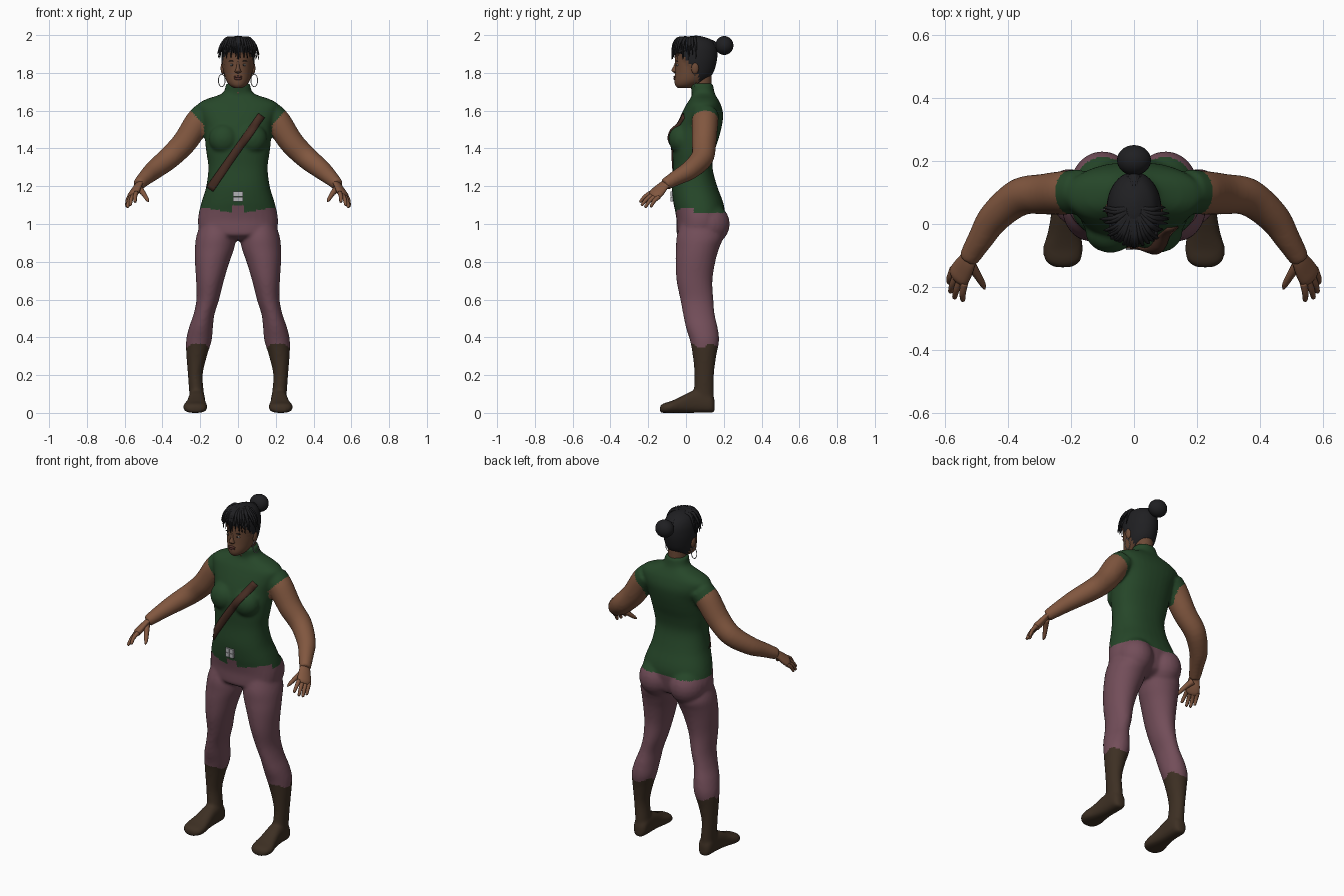
import bpy, bmesh, math, random
from mathutils import Vector, Matrix
from mathutils.bvhtree import BVHTree

if "Cube" in bpy.data.objects:
    bpy.data.objects.remove(bpy.data.objects["Cube"], do_unlink=True)
random.seed(4)


def material(name, *rgb):
    m = bpy.data.materials.new(name)
    m.use_nodes = True
    m.diffuse_color = (*rgb, 1)
    m.node_tree.nodes["Principled BSDF"].inputs["Base Color"].default_value = (*rgb, 1)
    return m


GREEN = material("dark green cloth", .019, .062, .022)
PLUM = material("plum cloth", .17, .075, .10)
SKIN = material("arm skin", .22, .095, .05)
FACE = material("face skin", .15, .068, .037)
BOOT = material("boot leather", .047, .029, .017)
HAIR = material("black hair", .014, .014, .016)
STRAP = material("strap leather", .06, .025, .016)
METAL = material("grey metal", .45, .45, .47)
LIPS = material("lips", .10, .035, .028)
WHITE = material("eye white", .35, .32, .29)


def finish(name, bm, *mats, mirror=False):
    bmesh.ops.recalc_face_normals(bm, faces=bm.faces)
    me = bpy.data.meshes.new(name)
    for f in bm.faces:
        f.smooth = True
    bm.to_mesh(me)
    ob = bpy.data.objects.new(name, me)
    bpy.context.collection.objects.link(ob)
    for m in mats:
        me.materials.append(m)
    if mirror:
        ob.modifiers.new("mirror", "MIRROR").use_mirror_merge = False
    return ob


def loft(bm, rings, n=32, steps=4, p=2.0):
    """Skin smoothly interpolated rings of (centre, half axis u, half axis v)."""
    rings = [[Vector(v) for v in r] for r in rings]
    ext = [rings[0]] + rings + [rings[-1]]
    rows = []
    for i in range(1, len(rings)):
        for s in range(steps + (i == len(rings) - 1)):
            t = s / steps
            row = []
            for a, b, c, d in zip(*ext[i - 1:i + 3]):
                row.append(b + (c - a) * (t / 2) + (a * 2 - b * 5 + c * 4 - d) * (t * t / 2)
                           + (b * 3 - a - c * 3 + d) * (t ** 3 / 2))
            rows.append(row)
    loops = []
    for c, u, v in rows:
        loop = []
        for k in range(n):
            co, si = math.cos(math.tau * k / n), math.sin(math.tau * k / n)
            x = math.copysign(abs(co) ** (2 / p), co)
            y = math.copysign(abs(si) ** (2 / p), si)
            loop.append(bm.verts.new(c + u * x + v * y))
        loops.append(loop)
    for a, b in zip(loops, loops[1:]):
        for k in range(n):
            bm.faces.new((a[k], a[k - 1], b[k - 1], b[k]))
    bm.faces.new(loops[0])
    bm.faces.new(loops[-1][::-1])


def box_ring(z, x0, x1, y0, y1):
    return ((x0 + x1) / 2, (y0 + y1) / 2, z), ((x1 - x0) / 2, 0, 0), (0, (y1 - y0) / 2, 0)


def tube(bm, pts, radii, side=(0, 1, 0), flat=1.0, **kw):
    pts = [Vector(q) for q in pts]
    rings = []
    for i, (q, r) in enumerate(zip(pts, radii)):
        t = (pts[min(i + 1, len(pts) - 1)] - pts[max(i - 1, 0)]).normalized()
        v = Vector(side)
        v = (v - t * v.dot(t)).normalized()
        rings.append((q, t.cross(v) * (r * flat), v * r))
    loft(bm, rings, **kw)


def ball(bm, loc, size, seg=24):
    m = Matrix.Translation(loc) @ Matrix.Diagonal((*size, 1))
    bmesh.ops.create_uvsphere(bm, u_segments=seg, v_segments=seg // 2, radius=1, matrix=m)


def block(bm, loc, size):
    bmesh.ops.create_cube(bm, size=1, matrix=Matrix.Translation(loc) @ Matrix.Diagonal((*size, 1)))


# Figure: one leg, foot and arm, mirrored, then the trunk
bm = bmesh.new()
loft(bm, [box_ring(*r) for r in (
    (1.0, .02, .20, -.03, .17), (.93, .012, .222, -.05, .195), (.87, .02, .228, -.053, .175),
    (.8, .045, .228, -.055, .155), (.7, .075, .222, -.05, .14), (.6, .10, .22, -.03, .145),
    (.52, .125, .236, -.015, .152), (.45, .133, .26, 0, .168), (.38, .14, .275, .022, .175),
    (.3, .165, .273, .036, .16), (.2, .187, .265, .045, .148), (.1, .18, .258, .04, .148),
    (.03, .178, .258, .03, .148))])
loft(bm, [((x, y, top / 2), (w, 0, 0), (0, 0, top / 2)) for y, x, w, top in (
    (.152, .217, .022, .07), (.13, .217, .04, .1), (.08, .217, .043, .12), (.03, .219, .045, .115),
    (-.03, .222, .053, .085), (-.08, .226, .064, .062), (-.12, .226, .054, .05), (-.138, .226, .025, .035))], p=2.6)
tube(bm, [(.17, .105, 1.585), (.215, .1, 1.535), (.285, .095, 1.43), (.365, .085, 1.35),
          (.445, .02, 1.285), (.49, -.05, 1.245), (.528, -.113, 1.208)],
     (.068, .07, .065, .06, .051, .041, .032))
ball(bm, (.075, -.025, 1.45), (.08, .067, .08))
ball(bm, (.1, .115, 1.0), (.105, .117, .115))
twin = bmesh.ops.duplicate(bm, geom=bm.verts[:] + bm.edges[:] + bm.faces[:])["geom"]
for v in twin:
    if isinstance(v, bmesh.types.BMVert):
        v.co.x *= -1
loft(bm, [box_ring(z, -w, w, a, b) for z, w, a, b in (
    (.915, .05, 0, .12), (.94, .17, -.045, .175), (.97, .205, -.05, .19), (1.02, .212, -.05, .2),
    (1.07, .205, -.058, .205), (1.12, .192, -.068, .195), (1.2, .168, -.075, .165), (1.3, .157, -.068, .14),
    (1.38, .168, -.07, .15), (1.45, .175, -.07, .172), (1.52, .182, -.05, .19), (1.58, .205, -.025, .197),
    (1.63, .215, 0, .185), (1.66, .17, .02, .17), (1.68, .11, .03, .158), (1.7, .075, .03, .15),
    (1.745, .063, .022, .142))], p=2.3)
figure = finish("figure", bm)
remesh = figure.modifiers.new("blend", "REMESH")
remesh.mode, remesh.voxel_size = "VOXEL", .009
soften = figure.modifiers.new("soften", "SMOOTH")
soften.factor, soften.iterations = .5, 6
skin = bpy.data.meshes.new_from_object(figure.evaluated_get(bpy.context.evaluated_depsgraph_get()))
bpy.data.objects.remove(figure)


# Split the blended figure into garments and bare arms
def region(c):
    x, y, z = abs(c.x), c.y, c.z
    if z < .355 + .012 * math.sin(y * 60):
        return "boots"
    if x > .18 + max(0, 1.48 - z) * .35 and (x - .175) * .73 > (z - 1.52) * .69:
        return "arms"
    hem = 1.06 if y > .04 else (1.10 if x < .03 else 1.055 + x * .17)
    return "shirt" if z > hem else "trousers"


for name, mat in (("boots", BOOT), ("arms", SKIN), ("shirt", GREEN), ("trousers", PLUM)):
    part = bmesh.new()
    part.from_mesh(skin)
    others = [f for f in part.faces if region(f.calc_center_median()) != name]
    bmesh.ops.delete(part, geom=others, context="FACES")
    finish(name, part, mat)
whole = bmesh.new()
whole.from_mesh(skin)
surface = BVHTree.FromBMesh(whole)


def front_y(x, z):
    hit = surface.ray_cast(Vector((x, -1, z)), Vector((0, 1, 0)))[0]
    return hit.y if hit else .03


# Chest strap and buckle follow the shirt front
bm = bmesh.new()
low, high = Vector((-.152, 0, 1.185)), Vector((.125, 0, 1.575))
across = Vector((.017, 0, -.012))
rows = []
for i in range(31):
    mid = low.lerp(high, i / 30)
    rows.append([bm.verts.new((q.x, front_y(q.x, q.z) - .008, q.z))
                 for q in (mid + across * k for k in (-1, 0, 1))])
for a, b in zip(rows, rows[1:]):
    for k in (0, 1):
        bm.faces.new((a[k], a[k + 1], b[k + 1], b[k]))
finish("chest_strap", bm, STRAP).modifiers.new("thickness", "SOLIDIFY").thickness = .009
bm = bmesh.new()
for sx in (-1, 1):
    for sz in (-1, 1):
        block(bm, (sx * .0135, front_y(0, 1.145) - .005, 1.145 + sz * .0135), (.025, .014, .025))
buckle = finish("buckle", bm, METAL)
for f in buckle.data.polygons:
    f.use_smooth = False

# Hands
bm = bmesh.new()
w = Vector((.6, .73, -.33))
knuckle = Vector((.557, -.165, 1.155))
tube(bm, [(.518, -.095, 1.218), (.53, -.118, 1.203), (.545, -.145, 1.175), knuckle, knuckle + Vector((.004, -.01, -.01))],
     (.03, .032, .039, .04, .03), side=w, flat=.5, n=16)
for off, tip in ((-.03, (.545, -.245, 1.115)), (-.01, (.572, -.237, 1.098)),
                 (.01, (.585, -.218, 1.088)), (.03, (.59, -.188, 1.09))):
    base, tip = knuckle + w * off, Vector(tip)
    tube(bm, [base, base.lerp(tip, .5) + Vector((.003, -.003, .004)), base.lerp(tip, .92), tip],
         (.0125, .0105, .008, .003), side=w, n=10)
tube(bm, [(.525, -.125, 1.19), (.503, -.155, 1.165), (.482, -.19, 1.132), (.475, -.207, 1.118)],
     (.02, .014, .01, .003), side=w, n=10)
finish("hands", bm, SKIN, mirror=True)

# Head, with the scalp faces raised as hair
bm = bmesh.new()
loft(bm, [box_ring(z, -h, h, a, b) for z, h, a, b in (
    (1.72, .022, -.045, .03), (1.735, .045, -.057, .06), (1.76, .062, -.061, .10), (1.8, .073, -.058, .135),
    (1.85, .078, -.057, .152), (1.89, .079, -.058, .158), (1.93, .075, -.053, .155), (1.962, .06, -.03, .135),
    (1.98, .035, 0, .1), (1.988, .01, .03, .07))], n=40, steps=5)
bm.normal_update()
scalp = set()
for f in bm.faces:
    c = f.calc_center_median()
    if c.z > 1.75 and (c.y > .065 or c.z > 1.91 - max(0, c.y + .03) * 1.2):
        f.material_index = 1
        scalp.update(f.verts)
centre = Vector((0, .05, 1.87))
for v in scalp:
    v.co += (v.co - centre).normalized() * .008
finish("head", bm, FACE, HAIR)
bm = bmesh.new()
loft(bm, [box_ring(z, -.05, .05, .03, .135) for z in (1.69, 1.73, 1.79)])
finish("neck", bm, FACE)
bm = bmesh.new()
loft(bm, [box_ring(z, -h, h, a, -.04) for z, h, a in (
    (1.798, .008, -.06), (1.806, .018, -.072), (1.815, .014, -.077), (1.835, .008, -.066), (1.86, .008, -.057))], n=16)
finish("nose", bm, FACE)
bm = bmesh.new()
ball(bm, (0, -.06, 1.779), (.024, .007, .006))
ball(bm, (0, -.06, 1.769), (.02, .007, .007))
finish("lips", bm, LIPS)

# Paired features
for name, mat, loc, size in (("eyes", WHITE, (.031, -.045, 1.842), (.013, .007, .006)),
                             ("irises", HAIR, (.031, -.0495, 1.842), (.005, .004, .005)),
                             ("brows", HAIR, (.033, -.047, 1.862), (.018, .006, .003)),
                             ("ears", FACE, (.08, .048, 1.825), (.012, .02, .032))):
    bm = bmesh.new()
    ball(bm, loc, size, 16)
    finish(name, bm, mat, mirror=True)
bm = bmesh.new()
hoop = [(.086 + .018 * math.sin(a), .046, 1.76 + .033 * math.cos(a))
        for a in (math.tau * k / 24 for k in range(25))]
tube(bm, hoop, [.0022] * 25, n=6, steps=1)
finish("hoop_earrings", bm, METAL, mirror=True)

# Hair bun, swept locks and loose fringe
bm = bmesh.new()
ball(bm, (0, .203, 1.945), (.054, .048, .05), 32)
finish("hair_bun", bm, HAIR)
bm = bmesh.new()
for i in range(13):
    x = (i - 6) * .0115
    drop = x * x * 11
    tube(bm, [(x, -.048, 1.935 - drop * .5), (x, .035, 1.985 - drop), (x * .7, .11, 1.975 - drop), (0, .175, 1.95)],
         (.006, .0105, .01, .005), side=(1, 0, 0), n=8)
finish("swept_locks", bm, HAIR)
bm = bmesh.new()
for i in range(30):
    a = math.radians(-100 + 200 * i / 29 + random.uniform(-5, 5))
    s, c = math.sin(a), math.cos(a)
    reach, end = random.uniform(.92, 1.05), random.uniform(1.868, 1.91)
    tube(bm, [(s * .02, .045 - c * .02, 1.985), (s * .06, .03 - c * .07, 1.982),
              (s * .09 * reach, .03 - c * .098, 1.945), (s * .107 * reach, .03 - c * .102 * reach, end)],
         (.008, .0085, .006, .0015), side=(c, s, 0), n=6)
finish("fringe", bm, HAIR)
